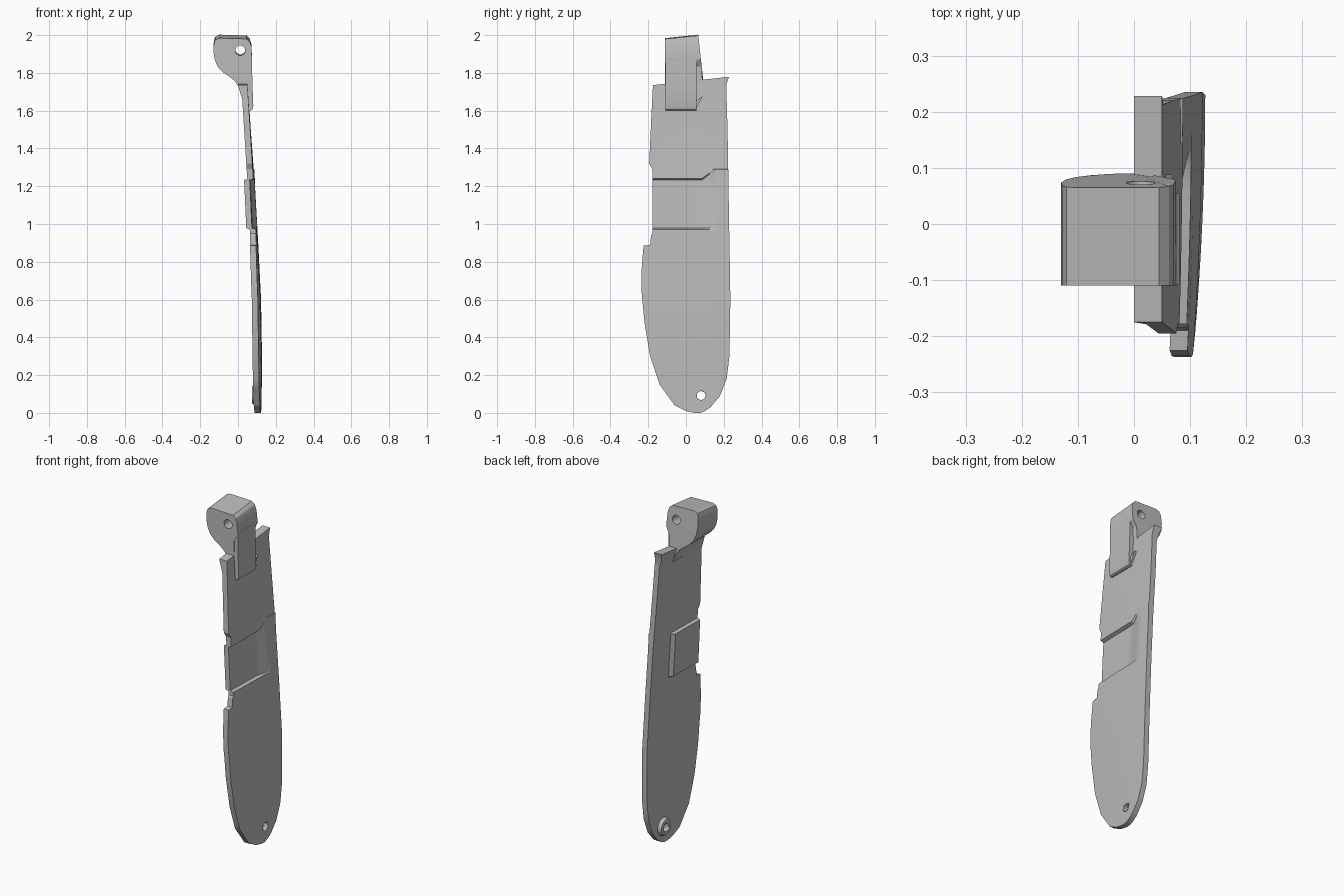
import bpy, bmesh, math
from mathutils import Matrix, Vector

cube = bpy.data.objects.get("Cube")
if cube:
    bpy.data.objects.remove(cube, do_unlink=True)

grey = bpy.data.materials.new("plain_grey")
grey.use_nodes = True
COLOUR = (0.5, 0.5, 0.5, 1)
grey.diffuse_color = COLOUR
grey.node_tree.nodes["Principled BSDF"].inputs["Base Color"].default_value = COLOUR


def finish(bm, name, smooth=True):
    bmesh.ops.recalc_face_normals(bm, faces=bm.faces)
    mesh = bpy.data.meshes.new(name)
    bm.to_mesh(mesh)
    bm.free()
    obj = bpy.data.objects.new(name, mesh)
    bpy.context.collection.objects.link(obj)
    mesh.materials.append(grey)
    if smooth:
        bpy.ops.object.select_all(action='DESELECT')
        obj.select_set(True)
        bpy.context.view_layer.objects.active = obj
        bpy.ops.object.shade_smooth_by_angle(angle=math.radians(25))
    return obj


def cylinder(name, r1, r2, depth, axis, place):
    bm = bmesh.new()
    turn = Vector((0, 0, 1)).rotation_difference(Vector(axis)).to_matrix().to_4x4()
    bmesh.ops.create_cone(bm, cap_ends=True, segments=32, radius1=r1, radius2=r2,
                          depth=depth, matrix=Matrix.Translation(place) @ turn)
    return finish(bm, name)


def extrude(profile, offset, name):
    bm = bmesh.new()
    face = bm.faces.new([bm.verts.new(p) for p in profile])
    made = bmesh.ops.extrude_face_region(bm, geom=[face])["geom"]
    moved = [v for v in made if isinstance(v, bmesh.types.BMVert)]
    bmesh.ops.translate(bm, verts=moved, vec=offset)
    return bm, moved


def cut(obj, cutter):
    mod = obj.modifiers.new("hole", 'BOOLEAN')
    mod.operation = 'DIFFERENCE'
    mod.solver = 'EXACT'
    mod.object = cutter
    cutter.hide_render = True
    cutter.hide_set(True)


def lerp(points, z):
    for (a, u), (b, v) in zip(points, points[1:]):
        if z <= b:
            return u + (v - u) * (z - a) / (b - a)
    return points[-1][1]


# Plate outline and its gentle lean, as functions of height
LEFT = [(0, .045), (.01, 0), (.04, -.06), (.15, -.14), (.3, -.19), (.48, -.22), (.66, -.237),
        (.76, -.235), (.885, -.225), (.89, -.19), (.94, -.185), (.95, -.178), (1.29, -.178),
        (1.32, -.195), (1.6, -.182), (1.735, -.175)]
RIGHT = [(0, .075), (.01, .1), (.03, .13), (.09, .18), (.18, .215), (.3, .23), (.6, .235),
         (.9, .23), (1.5, .22), (1.7, .213), (1.735, .228)]
LEAN = [(0, .125), (.3, .127), (.6, .122), (.9, .107), (1.2, .09), (1.6, .06), (1.735, .05)]
POCKET = (.972, .978, 1.232, 1.24)


def plate_point(z, t, back):
    lo, hi = lerp(LEFT, z), lerp(RIGHT, z)
    y = lo + (hi - lo) * t
    x = lerp(LEAN, z) - .026 * (1 - z / 1.75) * ((.235 - y) / .47) ** 2
    inside = POCKET[1] <= z <= POCKET[2]
    if back:
        x -= .032 + .018 * max(0, (z - 1.66) / .075)
        if inside and y < .05:
            x -= .018
    elif inside:
        x -= .02 * min(1, max(0, (.15 - y) / .09))
    # slanted end of the pocket and slanted top edge
    if POCKET[2] <= z <= POCKET[3]:
        z += .8 * min(.06, max(0, y - .085)) if not back else 0
    z += .11 * (y + .175) * max(0, (z - 1.5) / .235)
    return x, y, z


# Plate
rows = sorted({z for z, _ in LEFT + RIGHT + LEAN} | set(POCKET) | {.02, .065, .12, .22, 1.05, 1.15, 1.4, 1.66})
COLS = 20
bm = bmesh.new()
sides = [[[bm.verts.new(plate_point(z, c / COLS, back)) for c in range(COLS + 1)]
          for z in rows] for back in (False, True)]
for g in sides:
    for a, b in zip(g, g[1:]):
        for c in range(COLS):
            bm.faces.new((a[c], a[c + 1], b[c + 1], b[c]))


def rim(g):
    return g[0] + [r[-1] for r in g[1:-1]] + g[-1][::-1] + [r[0] for r in g[-2:0:-1]]


front, rear = rim(sides[0]), rim(sides[1])
for i in range(len(front)):
    bm.faces.new((front[i - 1], front[i], rear[i], rear[i - 1]))
plate = finish(bm, "plate")

# Eyelet boss near the tip
boss = cylinder("tip_boss", .058, .045, .03, (-1, 0, 0), (.088, .08, .095))
tip_hole = cylinder("tip_hole_cutter", .023, .023, .3, (1, 0, 0), (.1, .08, .092))
cut(plate, tip_hole)
cut(boss, tip_hole)

# Hinge head with a tapered back
profile = [(-.12, 1.975), (-.128, 1.955), (-.13, 1.91), (-.122, 1.865), (-.105, 1.83), (-.08, 1.803),
           (-.045, 1.78), (-.015, 1.755), (.005, 1.725), (.018, 1.68), (.05, 1.68), (.052, 1.83),
           (.074, 1.865), (.071, 1.94), (.062, 1.965), (.045, 1.98), (-.1, 1.984)]
bm, far = extrude([(x, -.11, z) for x, z in profile], (0, .175, 0), "head")
for v in far:
    v.co.z += .018 * max(0, (v.co.z - 1.8) / .18)
    v.co.y += .11 * (2 - max(v.co.z, 1.77))
head = finish(bm, "hinge_head")
cut(head, cylinder("hinge_hole_cutter", .026, .026, .6, (0, 1, .03), (.012, 0, 1.922)))

# Tongue running down over the plate
tongue_shape = [(.04, 1.88), (.074, 1.88), (.076, 1.75), (.081, 1.625), (.076, 1.606), (.066, 1.6), (.045, 1.604)]
bm, _ = extrude([(x, -.108, z) for x, z in tongue_shape], (0, .163, 0), "tongue")
finish(bm, "tongue")

# Small ramp beside the tongue
bm, _ = extrude([(.045, y, z) for y, z in [(.05, 1.605), (.088, 1.675), (.05, 1.65)]], (.024, 0, 0), "ramp")
finish(bm, "tongue_ramp", False)
